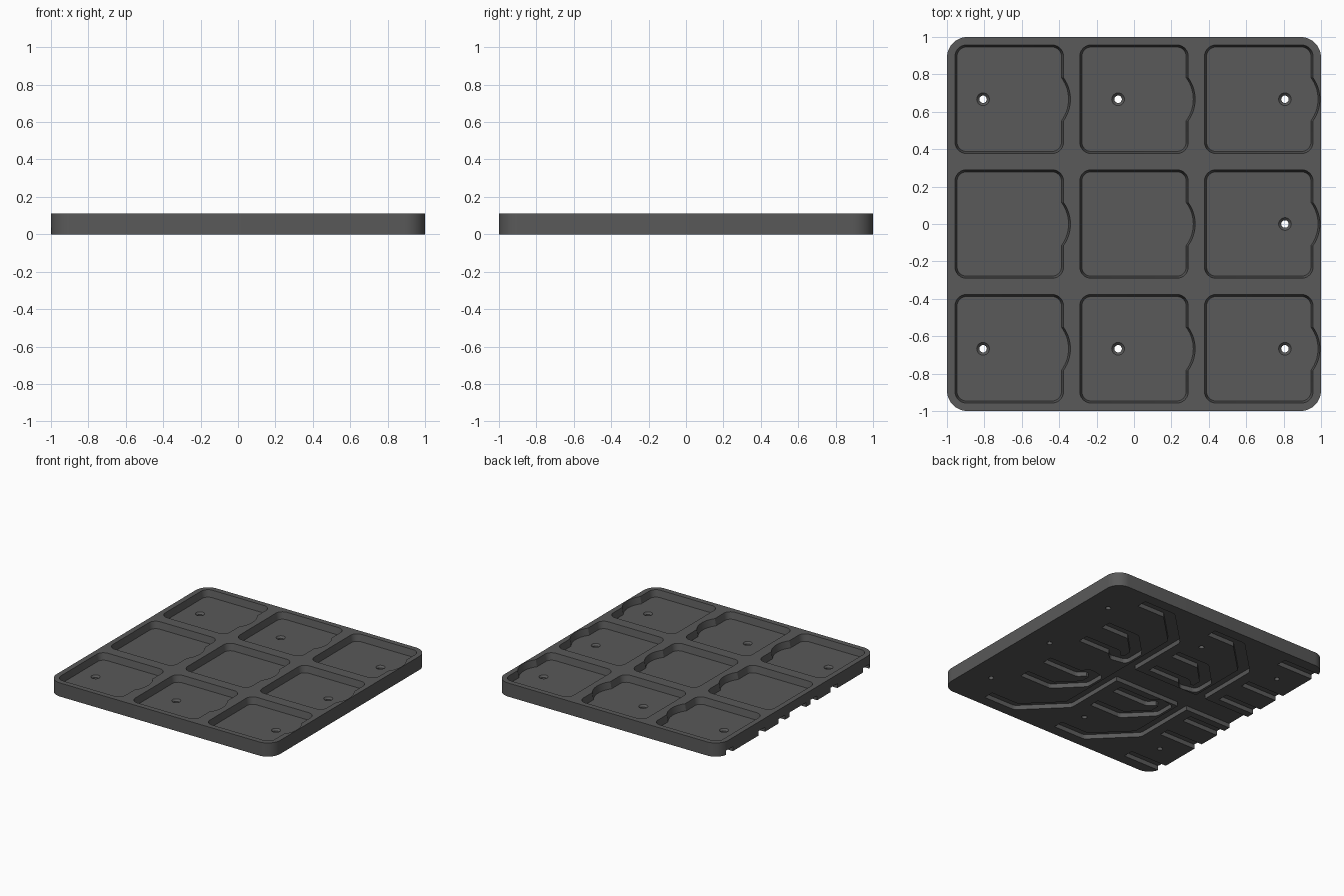
import bpy, bmesh, math
from mathutils import Vector

if "Cube" in bpy.data.objects:
    bpy.data.objects.remove(bpy.data.objects["Cube"])

HEIGHT, FLOOR, GROOVE = 0.11, 0.055, 0.036
PITCH = 0.667

mat = bpy.data.materials.new("dark grey")
mat.diffuse_color = (0.1, 0.1, 0.1, 1)
mat.use_nodes = True
mat.node_tree.nodes["Principled BSDF"].inputs["Base Color"].default_value = mat.diffuse_color


def arc(cx, cy, r, a0, a1, n=8):
    return [(cx + r * math.cos(math.radians(a0 + (a1 - a0) * i / n)),
             cy + r * math.sin(math.radians(a0 + (a1 - a0) * i / n))) for i in range(n + 1)]


def rounded_square(half, r, notch=0):
    """Outline, optionally with a bulging finger notch on the +x side."""
    c = half - r
    pts = arc(-c, c, r, 180, 90) + arc(c, c, r, 90, 0)
    if notch:
        chord = 0.115
        rad = (chord ** 2 + notch ** 2) / (2 * notch)
        a = math.degrees(math.asin(chord / rad))
        pts += arc(half + notch - rad, 0, rad, a, -a, 14)
    pts += arc(c, -c, r, 0, -90) + arc(-c, -c, r, -90, -180)
    return pts[::-1]


def loft(bm, rings):
    """Closed solid through rings of (outline, z), outlines counter-clockwise."""
    loops = [[bm.verts.new((x, y, z)) for x, y in pts] for pts, z in rings]
    n = len(loops[0])
    for a, b in zip(loops, loops[1:]):
        for i in range(n):
            j = (i + 1) % n
            bm.faces.new((a[i], a[j], b[j], b[i]))
    bm.faces.new(loops[0][::-1])
    bm.faces.new(loops[-1])


def finish(bm, name):
    bmesh.ops.recalc_face_normals(bm, faces=bm.faces)
    me = bpy.data.meshes.new(name)
    bm.to_mesh(me)
    bm.free()
    me.materials.append(mat)
    ob = bpy.data.objects.new(name, me)
    bpy.context.collection.objects.link(ob)
    return ob


def moved(pts, dx, dy):
    return [(x + dx, y + dy) for x, y in pts]


def groove(bm, pts, w=0.085):
    """Flat-ended channel segments with round joints."""
    for p, q in zip(pts, pts[1:]):
        p, q = Vector(p), Vector(q)
        d = (q - p).normalized() * w / 2
        s = Vector((-d.y, d.x))
        box = [tuple(v) for v in (p - s, q - s, q + s, p + s)]
        loft(bm, [(box, -0.02), (box, GROOVE)])
    for x, y in pts[1:-1]:
        ring = arc(x, y, w / 2, 0, 337.5, 15)
        loft(bm, [(ring, -0.02), (ring, GROOVE)])


# Slab with rounded corners
bm = bmesh.new()
outline = rounded_square(1.0, 0.11)
loft(bm, [(outline, 0), (outline, HEIGHT)])
tray = finish(bm, "tray")

# Nine pockets with slightly sloped walls and a finger notch
bm = bmesh.new()
for i in (-1, 0, 1):
    for j in (-1, 0, 1):
        low = moved(rounded_square(0.279, 0.05, 0.038), i * PITCH, j * PITCH)
        top = moved(rounded_square(0.29, 0.06, 0.037), i * PITCH, j * PITCH)
        loft(bm, [(low, FLOOR), (top, HEIGHT), (top, HEIGHT + 0.03)])
pockets = finish(bm, "pocket_cutter")

# Countersunk screw holes
bm = bmesh.new()
for x, y in [(sx, sy * PITCH) for sx in (-0.807, -0.085, 0.807) for sy in (-1, 1)] + [(0.807, 0)]:
    small, big = arc(x, y, 0.02, 0, 345, 23), arc(x, y, 0.034, 0, 345, 23)
    loft(bm, [(small, -0.02), (small, FLOOR - 0.014), (big, FLOOR), (big, FLOOR + 0.02)])
holes = finish(bm, "hole_cutter")

# Cable channels in the underside, mirrored front to back
bm = bmesh.new()
for s in (-1, 1):
    for dx in (0, -PITCH):
        paths = [
            [(0.66, 0.872), (0.395, 0.872), (0.12, 0.6), (0.12, 0.02)],
            [(0.66, 0.462), (0.395, 0.462), (0.225, 0.29), (0.225, 0.165),
             (0.305, 0.15), (0.36, 0.205), (0.66, 0.205)],
        ]
        for path in paths:
            groove(bm, [(x + dx, y * s) for x, y in path])
    for y in (0.872, 0.462, 0.205):
        groove(bm, [(-0.675, y * s), (-1.05, y * s)])
groove(bm, [(0.1625, 0), (-1.05, 0)], 0.21)
channels = finish(bm, "channel_cutter")

# Cut everything out of the slab
for cutter in (pockets, holes, channels):
    mod = tray.modifiers.new(cutter.name, 'BOOLEAN')
    mod.operation = 'DIFFERENCE'
    mod.solver = 'EXACT'
    mod.use_self = cutter is channels
    mod.object = cutter
    bpy.context.view_layer.objects.active = tray
    bpy.ops.object.modifier_apply(modifier=mod.name)
    bpy.data.objects.remove(cutter)

tray.select_set(True)
bpy.ops.object.shade_smooth_by_angle(angle=math.radians(30))
